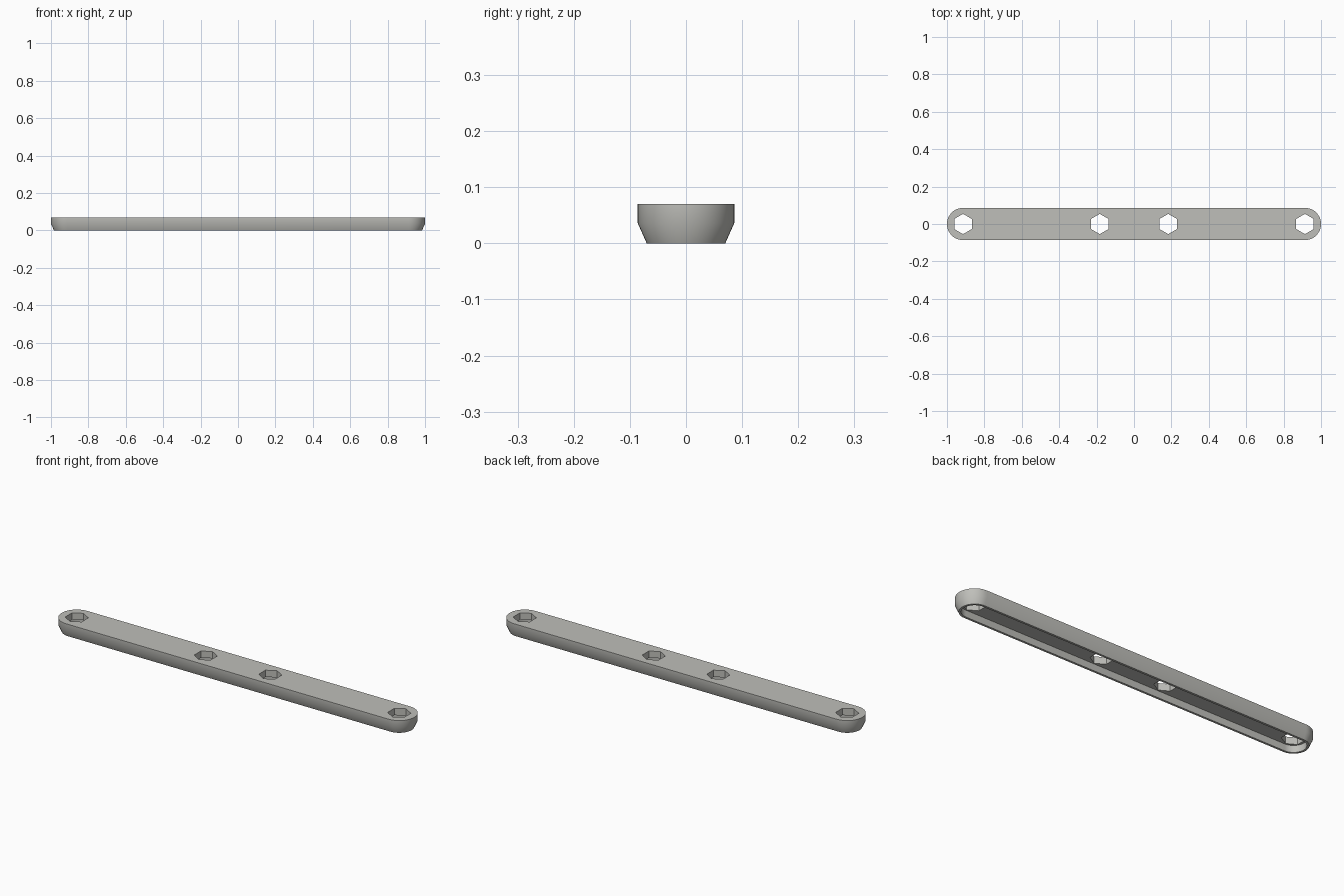
import bpy, bmesh, math

if "Cube" in bpy.data.objects:
    bpy.data.objects.remove(bpy.data.objects["Cube"])

HALF = 0.914      # distance from middle to the centre of each rounded end
ARC = 24          # segments per rounded end

grey = bpy.data.materials.new("warm grey")
grey.diffuse_color = (0.52, 0.52, 0.49, 1)
grey.use_nodes = True
grey.node_tree.nodes["Principled BSDF"].inputs["Base Color"].default_value = grey.diffuse_color


def stadium(bm, r, z):
    """Ring of vertices around a long slot shape with end radius r."""
    ring = []
    for cx, start in ((HALF, -math.pi / 2), (-HALF, math.pi / 2)):
        for i in range(ARC + 1):
            a = start + math.pi * i / ARC
            ring.append(bm.verts.new((cx + r * math.cos(a), r * math.sin(a), z)))
    return ring


# Bar: flat top, upright upper wall, tapered lower wall, hollow underside
bm = bmesh.new()
profile = [(0.086, 0.07), (0.086, 0.036), (0.07, 0.0), (0.059, 0.0), (0.059, 0.035)]
rings = [stadium(bm, r, z) for r, z in profile]
bm.faces.new(rings[0])
for a, b in zip(rings, rings[1:]):
    for i in range(len(a)):
        j = (i + 1) % len(a)
        bm.faces.new((a[i], b[i], b[j], a[j]))
bm.faces.new(list(reversed(rings[-1])))
bmesh.ops.recalc_face_normals(bm, faces=bm.faces[:])
mesh = bpy.data.meshes.new("bar")
bm.to_mesh(mesh)
bm.free()
bar = bpy.data.objects.new("bar", mesh)
bpy.context.collection.objects.link(bar)
mesh.materials.append(grey)

# Hexagonal through holes, points facing the long sides
for x in (-HALF, -0.183, 0.183, HALF):
    bpy.ops.mesh.primitive_cylinder_add(vertices=6, radius=0.054, depth=0.3,
                                        location=(x, 0, 0.05))
    cutter = bpy.context.object
    cutter.name = "hole_cutter"
    cutter.data.materials.append(grey)
    cut = bar.modifiers.new("hex_hole", 'BOOLEAN')
    cut.operation = 'DIFFERENCE'
    cut.solver = 'EXACT'
    cut.object = cutter
    bpy.ops.object.select_all(action='DESELECT')
    bar.select_set(True)
    bpy.context.view_layer.objects.active = bar
    bpy.ops.object.modifier_apply(modifier=cut.name)
    bpy.data.objects.remove(cutter, do_unlink=True)

# Soft walls, sharp rims
bpy.ops.object.shade_smooth_by_angle(angle=math.radians(30))
